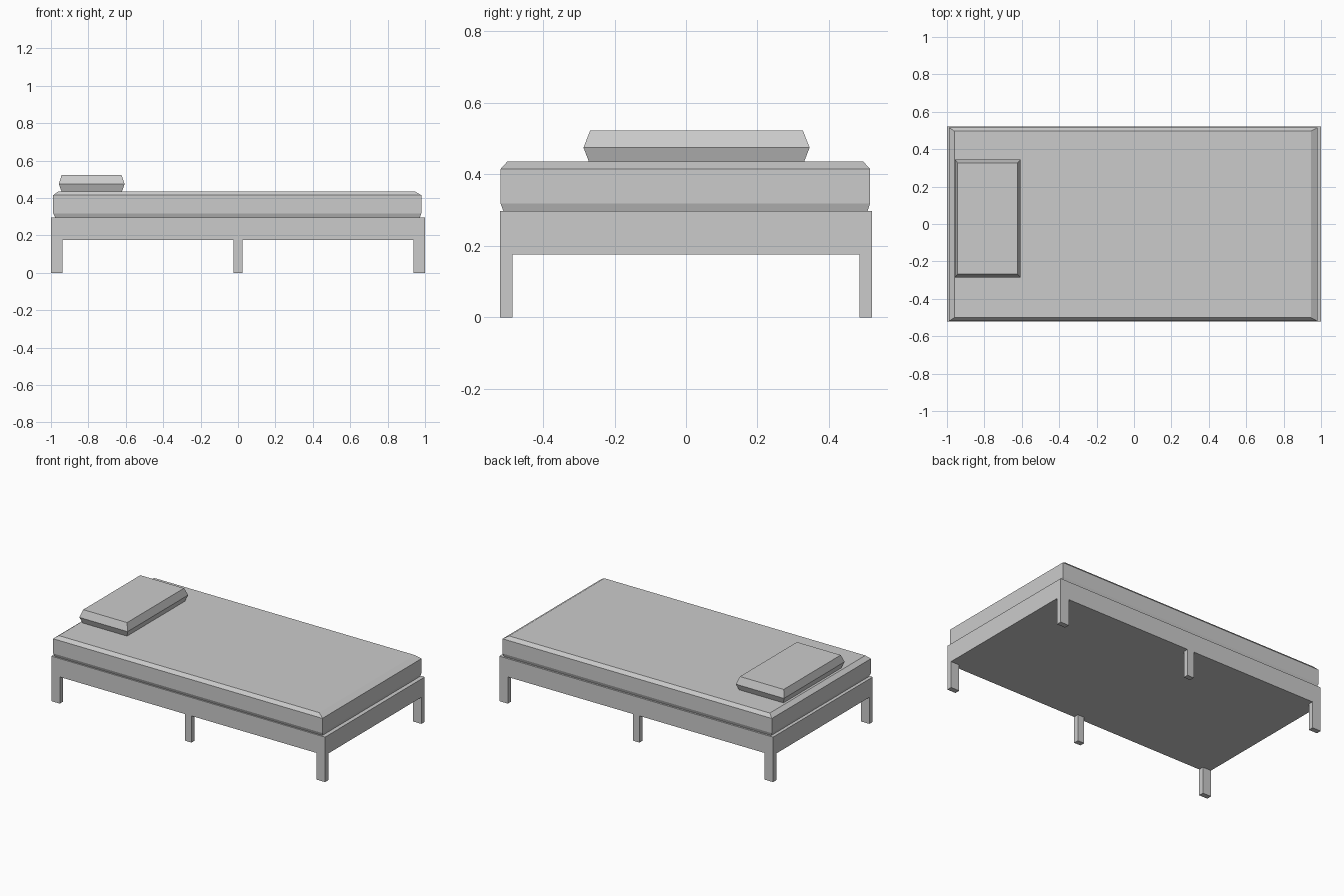
import bpy, bmesh
from mathutils import Vector

if "Cube" in bpy.data.objects:
    bpy.data.objects.remove(bpy.data.objects["Cube"])


def finish(name, bm):
    bmesh.ops.recalc_face_normals(bm, faces=bm.faces[:])
    mesh = bpy.data.meshes.new(name)
    bm.to_mesh(mesh)
    bm.free()
    obj = bpy.data.objects.new(name, mesh)
    bpy.context.collection.objects.link(obj)
    return obj


def layered_cushion(name, layers):
    """Stack of rectangles (z, x0, x1, y0, y1) skinned into a closed solid."""
    bm = bmesh.new()
    rings = [[bm.verts.new(p) for p in ((x0, y0, z), (x1, y0, z), (x1, y1, z), (x0, y1, z))]
             for z, x0, x1, y0, y1 in layers]
    bm.faces.new(rings[0][::-1])
    bm.faces.new(rings[-1])
    for a, b in zip(rings, rings[1:]):
        for i in range(4):
            j = (i + 1) % 4
            bm.faces.new((a[i], a[j], b[j], b[i]))
    return finish(name, bm)


# Frame slab with six legs pulled down out of its underside
HALF_X, HALF_Y, BOTTOM, TOP = 1.0, 0.52, 0.176, 0.297
LEG_X, LEG_Y, MID = 0.062, 0.034, 0.024
bm = bmesh.new()
bmesh.ops.create_cube(bm, size=1)
bmesh.ops.scale(bm, vec=(2 * HALF_X, 2 * HALF_Y, TOP - BOTTOM), verts=bm.verts)
bmesh.ops.translate(bm, vec=(0, 0, (TOP + BOTTOM) / 2), verts=bm.verts)
cuts = [((s * x, 0, 0), (1, 0, 0)) for s in (-1, 1) for x in (HALF_X - LEG_X, MID)]
cuts += [((0, s * (HALF_Y - LEG_Y), 0), (0, 1, 0)) for s in (-1, 1)]
for co, no in cuts:
    bmesh.ops.bisect_plane(bm, geom=bm.verts[:] + bm.edges[:] + bm.faces[:],
                           plane_co=Vector(co), plane_no=Vector(no))


def is_leg_cell(face):
    c = face.calc_center_median()
    return (abs(c.z - BOTTOM) < 1e-4 and abs(c.y) > HALF_Y - LEG_Y
            and (abs(c.x) > HALF_X - LEG_X or abs(c.x) < MID))


feet = bmesh.ops.extrude_discrete_faces(bm, faces=[f for f in bm.faces if is_leg_cell(f)])["faces"]
for v in {v for f in feet for v in f.verts}:
    v.co.z = 0
bmesh.ops.dissolve_limit(bm, angle_limit=0.01, verts=bm.verts[:], edges=bm.edges[:])
finish("bed_frame", bm)

# Mattress with chamfered top and bottom edges
layered_cushion("mattress", [
    (0.297, -0.978, 0.973, -0.511, 0.508),
    (0.318, -0.988, 0.980, -0.519, 0.515),
    (0.415, -0.988, 0.980, -0.519, 0.515),
    (0.436, -0.960, 0.945, -0.500, 0.496),
])

# Pillow, widest around its middle
layered_cushion("pillow", [
    (0.436, -0.944, -0.620, -0.272, 0.331),
    (0.475, -0.958, -0.606, -0.287, 0.346),
    (0.523, -0.943, -0.623, -0.268, 0.327),
])
